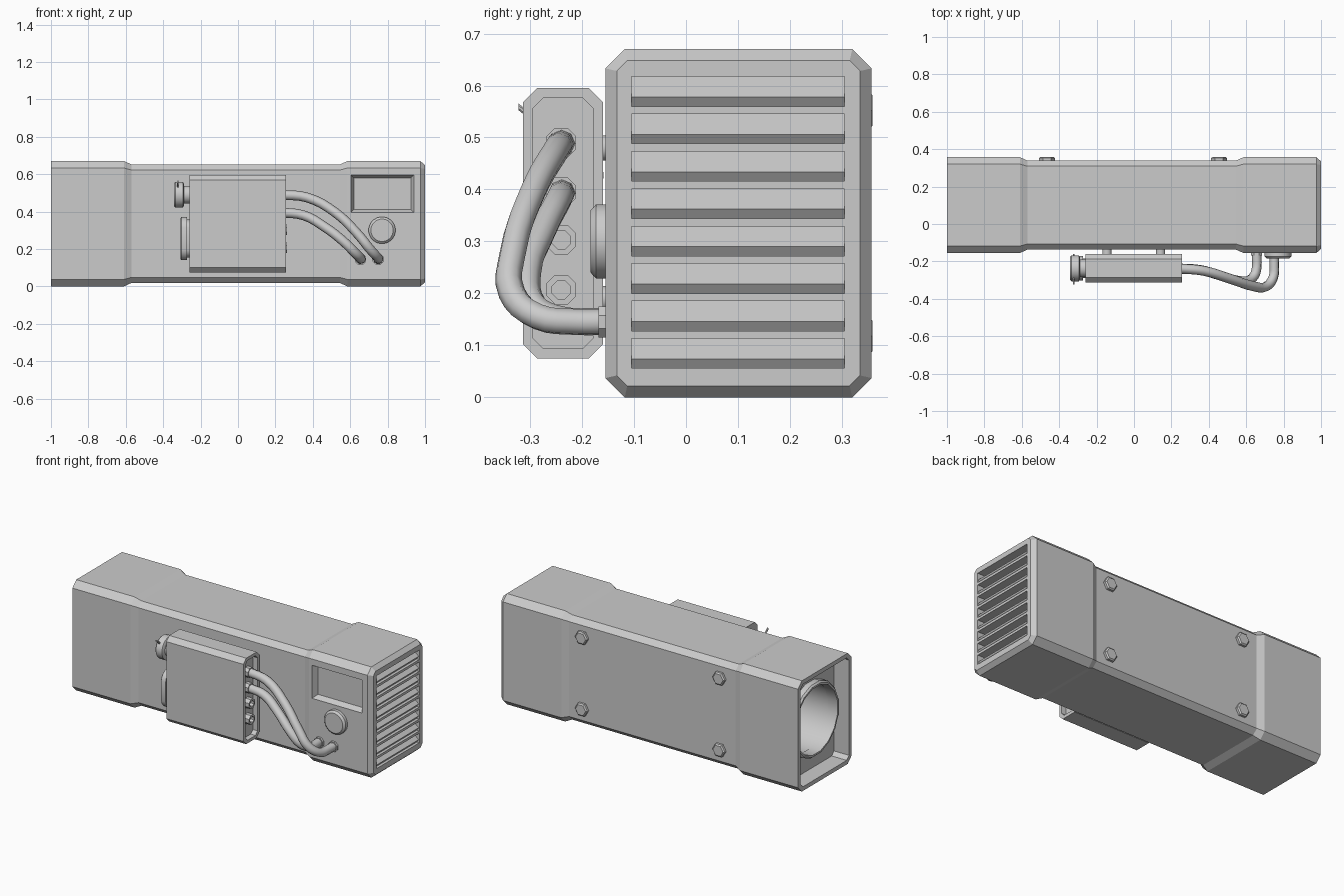
import bpy, bmesh, math
from mathutils import Vector

if "Cube" in bpy.data.objects:
    bpy.data.objects.remove(bpy.data.objects["Cube"])

GREY = bpy.data.materials.new("plain grey")
GREY.use_nodes = True
GREY.diffuse_color = (0.6, 0.6, 0.6, 1)
GREY.node_tree.nodes["Principled BSDF"].inputs["Base Color"].default_value = (0.6, 0.6, 0.6, 1)


def finish(name, bm, smooth=False):
    bmesh.ops.recalc_face_normals(bm, faces=bm.faces)
    mesh = bpy.data.meshes.new(name)
    bm.to_mesh(mesh)
    bm.free()
    mesh.materials.append(GREY)
    ob = bpy.data.objects.new(name, mesh)
    bpy.context.collection.objects.link(ob)
    if smooth:
        bpy.ops.object.select_all(action="DESELECT")
        ob.select_set(True)
        bpy.context.view_layer.objects.active = ob
        bpy.ops.object.shade_smooth_by_angle(angle=math.radians(35))
    return ob


def loft(name, rings, smooth=False, closed=False):
    """Skin a list of equally long point loops and cap the ends."""
    bm = bmesh.new()
    loops = [[bm.verts.new(p) for p in ring] for ring in rings]
    n = len(loops[0])
    pairs = list(zip(loops, loops[1:]))
    if closed:
        pairs.append((loops[-1], loops[0]))
    for a, b in pairs:
        for i in range(n):
            j = (i + 1) % n
            bm.faces.new((a[i], a[j], b[j], b[i]))
    if not closed:
        bm.faces.new(loops[0])
        bm.faces.new(loops[-1])
    return finish(name, bm, smooth)


def octagon(x, cy, cz, hy, hz, c):
    """Rectangle with cut corners in the plane of constant x."""
    return [(x, cy + a, cz + b) for a, b in (
        (hy, hz - c), (hy - c, hz), (c - hy, hz), (-hy, hz - c),
        (-hy, c - hz), (c - hy, -hz), (hy - c, -hz), (hy, c - hz))]


def lathe(name, centre, axis, profile, sides=16, smooth=True, closed=False, stretch=0):
    """Turn (distance, radius) pairs about an axis; stretch makes a long round end."""
    axis = Vector(axis)
    u = Vector((0, 0, 1))
    v = axis.cross(u)
    rings = []
    for d, r in profile:
        ring = []
        for i in range(sides):
            t = 2 * math.pi * (i + 0.5) / sides
            up = math.cos(t)
            shift = math.copysign(stretch, up)
            ring.append(Vector(centre) + axis * d + u * (r * up + shift) + v * r * math.sin(t))
        rings.append(ring)
    return loft(name, rings, smooth, closed)


def cut(target, cutter):
    mod = target.modifiers.new(cutter.name, "BOOLEAN")
    mod.operation = "DIFFERENCE"
    mod.solver = "EXACT"
    mod.object = cutter
    cutter.hide_render = True
    cutter.hide_set(True)


# Housing: thick ends, slimmer middle, open recess at the rear end
CY, CZ = 0.101, 0.335
HY, HZ = 0.256, 0.335
sections = [(-0.9, 0.025, 0.022), (-1, 0.025, 0.022), (-1, 0, 0.037), (-0.61, 0, 0.037),
            (-0.57, 0.018, 0.03), (0.545, 0.018, 0.03), (0.585, 0, 0.037),
            (0.975, 0, 0.037), (1, 0.022, 0.02)]
housing = loft("housing", [octagon(x, CY, CZ, HY - d, HZ - d, c) for x, d, c in sections])

# Cut-outs: bore, tapered display window, louvre slots
cut(housing, lathe("bore_cutter", (-1, CY, CZ), (1, 0, 0), [(0, 0.205), (0.7, 0.205)], 32))


def window(y, grow):
    return [(0.772 + a * (0.153 + grow), y, 0.495 + b * (0.085 + grow))
            for a, b in ((-1, -1), (1, -1), (1, 1), (-1, 1))]


cut(housing, loft("window_cutter", [window(-0.2, 0.015), window(-0.15, 0.015), window(-0.12, 0)]))


def slot(x, z):
    return [(x, y, z + h) for y, h in ((-0.105, 0), (0.305, 0), (0.305, 0.057), (-0.105, 0.057))]


PITCH = 0.072
for k in range(8):
    z = 0.056 + k * PITCH
    cut(housing, loft("slot_cutter_%d" % k, [slot(0.93, z), slot(1.1, z)]))
    # Tilted slat: outer edge low, top face rising inwards
    profile = [(0.996, 0.018), (0.983, 0.0), (0.935, 0.038), (0.935, 0.057), (0.95, 0.057)]
    loft("slat_%d" % k, [[(x, y, z + h) for x, h in profile] for y in (-0.107, 0.307)])

# Collar standing out around the bore
lathe("bore_collar", (-0.9, CY, CZ), (-1, 0, 0),
      [(-0.02, 0.224), (0.035, 0.224), (0.045, 0.215), (0.045, 0.204), (-0.02, 0.204)],
      16, True, True)

# Hexagonal bolts on the back
for x in (-0.465, 0.455):
    for z in (0.118, 0.552):
        lathe("back_bolt", (x, 0.33, z), (0, 1, 0), [(0, 0.042), (0.022, 0.042), (0.029, 0.034)], 6, False)

# Round button on the front
lathe("front_button", (0.77, -0.15, 0.3), (0, -1, 0),
      [(0, 0.072), (0.023, 0.072), (0.034, 0.06)], 24)

# Control box with a recessed right-hand end
BY, BZ = -0.237, 0.335
box_sections = [(-0.26, 0, 0.027), (0.256, 0, 0.027), (0.256, 0.019, 0.02), (0.225, 0.019, 0.02)]
loft("control_box", [octagon(x, BY, BZ, 0.077 - d, 0.26 - d, c) for x, d, c in box_sections])
for x in (-0.145, 0.142):
    for z in (0.19, 0.48):
        lathe("box_mount", (x, -0.165, z), (0, 1, 0), [(0, 0.025), (0.035, 0.025)], 12)

# Empty sockets and cable glands on the recessed end
for z in (0.207, 0.303):
    lathe("socket", (0.22, -0.24, z), (1, 0, 0),
          [(0, 0.031), (0.042, 0.031), (0.042, 0.019), (0.02, 0.019)], 8, False)
for z in (0.49, 0.395):
    lathe("cable_gland", (0.22, -0.24, z), (1, 0, 0), [(0, 0.031), (0.035, 0.031)], 8, False)


# Two cables curving down to the housing
def cable(name, points):
    curve = bpy.data.curves.new(name, "CURVE")
    curve.dimensions = "3D"
    curve.bevel_depth = 0.026
    curve.bevel_resolution = 2
    curve.resolution_u = 4
    curve.use_fill_caps = True
    spline = curve.splines.new("BEZIER")
    spline.bezier_points.add(len(points) - 1)
    for bp, p in zip(spline.bezier_points, points):
        bp.co = p
        bp.handle_left_type = bp.handle_right_type = "AUTO"
    curve.materials.append(GREY)
    ob = bpy.data.objects.new(name, curve)
    bpy.context.collection.objects.link(ob)
    x, y, z = points[-1]
    lathe(name + "_collar", (x, -0.15, z), (0, -1, 0), [(0, 0.032), (0.018, 0.032)], 8, False)


cable("upper_cable", [(0.23, -0.238, 0.49), (0.37, -0.25, 0.475), (0.52, -0.295, 0.395),
                      (0.64, -0.333, 0.28), (0.705, -0.335, 0.2), (0.745, -0.285, 0.155),
                      (0.75, -0.21, 0.145), (0.75, -0.15, 0.145)])
cable("lower_cable", [(0.23, -0.238, 0.395), (0.35, -0.245, 0.38), (0.46, -0.275, 0.32),
                      (0.57, -0.305, 0.235), (0.625, -0.295, 0.18), (0.652, -0.255, 0.153),
                      (0.655, -0.15, 0.145)])

# Connectors on the left-hand end of the box
lathe("round_connector", (-0.255, BY, 0.49), (-1, 0, 0),
      [(0, 0.048), (0.034, 0.048), (0.034, 0.06), (0.04, 0.07), (0.08, 0.07), (0.088, 0.062)], 20)
lathe("connector_pin", (-0.322, BY, 0.49), Vector((0, -0.78, 0.63)).normalized(),
      [(-0.1, 0.007), (0.11, 0.007)], 8)
lathe("long_connector", (-0.255, BY, 0.255), (-1, 0, 0),
      [(0, 0.052), (0.018, 0.052), (0.018, 0.066), (0.048, 0.066), (0.053, 0.06)],
      20, True, False, 0.05)
